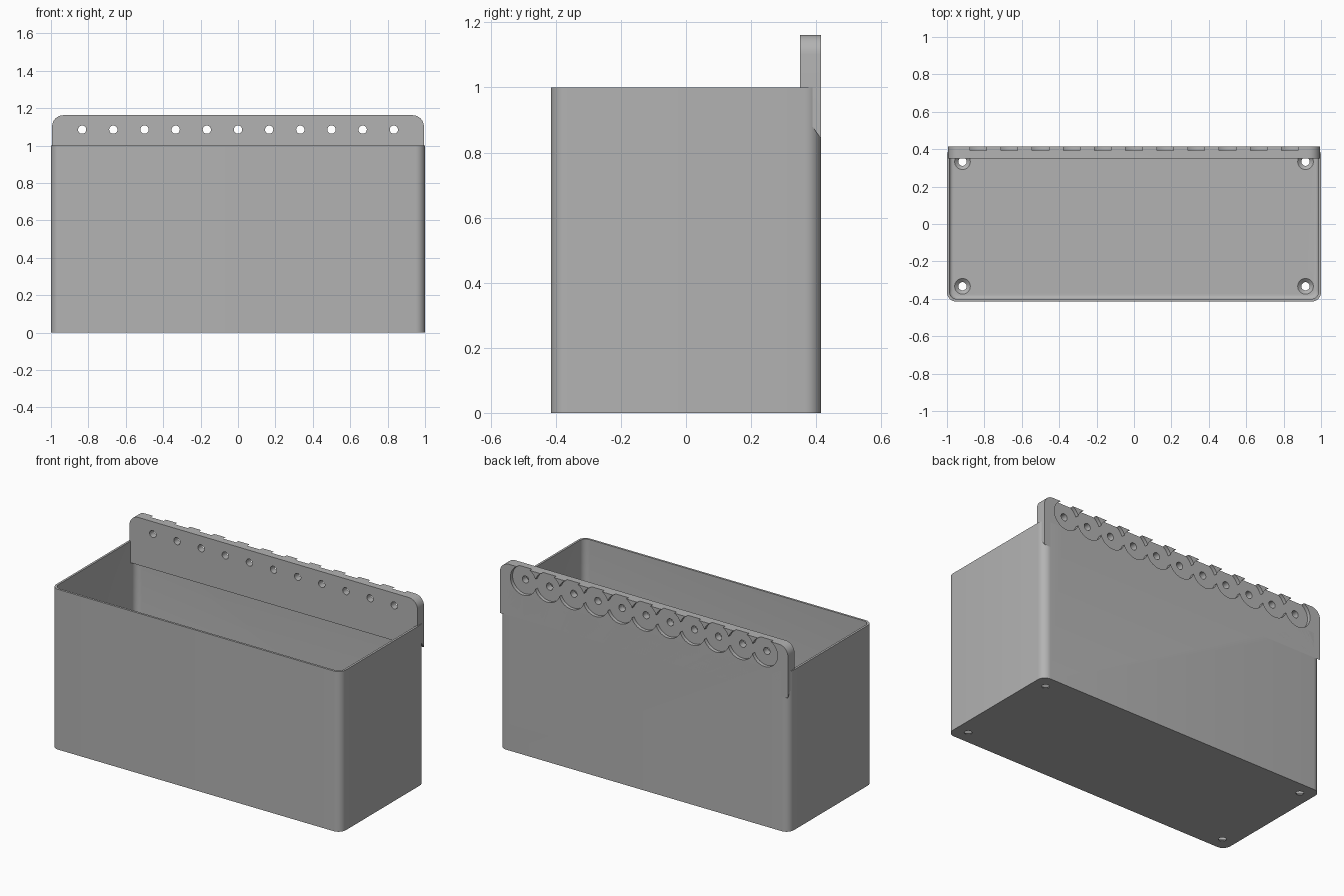
import bpy
import bmesh
from math import cos, sin, pi, radians
from mathutils import Vector

if "Cube" in bpy.data.objects:
    bpy.data.objects.remove(bpy.data.objects["Cube"], do_unlink=True)

grey = bpy.data.materials.new("plain grey")
grey.use_nodes = True
colour = (0.45, 0.45, 0.45, 1)
grey.diffuse_color = colour
grey.node_tree.nodes["Principled BSDF"].inputs["Base Color"].default_value = colour

PITCH, HOLES, HOLE_Z = 1 / 6, 11, 1.085
WALL, DEPTH, FLOOR = 0.0135, 0.415, 0.022


def make(name, stacks):
    """Build closed solids, each lofted through a stack of equal-length loops."""
    bm = bmesh.new()
    for stack in stacks:
        rings = [[bm.verts.new(p) for p in loop] for loop in stack]
        n = len(rings[0])
        for a, b in zip(rings, rings[1:]):
            for i in range(n):
                j = (i + 1) % n
                bm.faces.new((a[i], a[j], b[j], b[i]))
        bm.faces.new(rings[0][::-1])
        bm.faces.new(rings[-1])
    bmesh.ops.recalc_face_normals(bm, faces=bm.faces)
    mesh = bpy.data.meshes.new(name)
    bm.to_mesh(mesh)
    bm.free()
    mesh.materials.append(grey)
    obj = bpy.data.objects.new(name, mesh)
    bpy.context.collection.objects.link(obj)
    return obj


def rounded(hx, hy, r, z, steps=8):
    """Rounded rectangle lying flat at height z."""
    loop = []
    for k, (sx, sy) in enumerate([(1, 1), (-1, 1), (-1, -1), (1, -1)]):
        for i in range(steps + 1):
            a = (k + i / steps) * pi / 2
            loop.append(Vector((sx * (hx - r) + r * cos(a), sy * (hy - r) + r * sin(a), z)))
    return loop


def circle(x, y, z, r, upright=False, n=32):
    turn = [(r * cos(2 * pi * i / n), r * sin(2 * pi * i / n)) for i in range(n)]
    return [Vector((x + u, y, z + v) if upright else (x + u, y + v, z)) for u, v in turn]


def cut(target, cutter, operation='DIFFERENCE'):
    mod = target.modifiers.new("cut", 'BOOLEAN')
    mod.operation, mod.object, mod.solver = operation, cutter, 'EXACT'
    mod.use_self = True
    bpy.context.view_layer.objects.active = target
    bpy.ops.object.modifier_apply(modifier=mod.name)


def discard(*helpers):
    for obj in helpers:
        bpy.data.objects.remove(obj, do_unlink=True)


# Open bin with a filleted floor
bin_body = make("bin_body", [[rounded(1, DEPTH, 0.05, 0), rounded(1, DEPTH, 0.05, 1)]])
layers = []
for i in range(5):
    a = i / 4 * pi / 2
    inset = WALL + 0.02 * (1 - sin(a))
    layers.append(rounded(1 - inset, DEPTH - inset, 0.04, FLOOR + 0.02 * (1 - cos(a))))
layers.append(rounded(1 - WALL, DEPTH - WALL, 0.04, 1.1))
cavity = make("cavity_cutter", [layers])
cut(bin_body, cavity)

# Countersunk drain holes in the floor
drains = make("drain_cutter", [
    [circle(x, y, -0.02, 0.022), circle(x, y, 0.004, 0.022),
     circle(x, y, FLOOR, 0.042), circle(x, y, FLOOR + 0.03, 0.042)]
    for x in (-0.917, 0.917) for y in (-0.333, 0.333)])
cut(bin_body, drains)

# Mounting rail: side profile extruded along x
profile = [(0.35, 0.865), (0.385, 0.885), (DEPTH, 0.842), (DEPTH, 1.162), (0.35, 1.162)]
mounting_rail = make("mounting_rail", [
    [[Vector((x, y, z)) for y, z in profile] for x in (-0.994, 0.994)]])

# Round the two upper corners of the rail
outline = rounded(0.994, 0.5, 0.06, 0)
envelope = make("corner_envelope", [
    [[Vector((p.x, y, p.y + 0.662)) for p in outline] for y in (0.2, 0.6)]])
cut(mounting_rail, envelope, 'INTERSECT')

# Row of screw holes and overlapping round pockets on the back
columns = [(i - (HOLES - 1) / 2) * PITCH * 1.1 / 1.1 for i in range(HOLES)]
pockets = make("pocket_cutter", [
    [circle(x, y, HOLE_Z, 0.089, True, 64) for y in (0.393, 0.5)] for x in columns])
# Pocket positions follow the screw pitch along the rail
screws = make("screw_cutter", [
    [circle(x, y, HOLE_Z, 0.022, True) for y in (0.3, 0.46)] for x in columns])
for i, x in enumerate(columns):
    assert abs(x) < 1
cut(mounting_rail, pockets)
cut(mounting_rail, screws)
cut(bin_body, pockets)
discard(cavity, drains, envelope, pockets, screws)

# Smooth curved walls, keep crisp edges
for obj in (bin_body, mounting_rail):
    bpy.ops.object.select_all(action='DESELECT')
    obj.select_set(True)
    bpy.context.view_layer.objects.active = obj
    bpy.ops.object.shade_smooth_by_angle(angle=radians(30))
